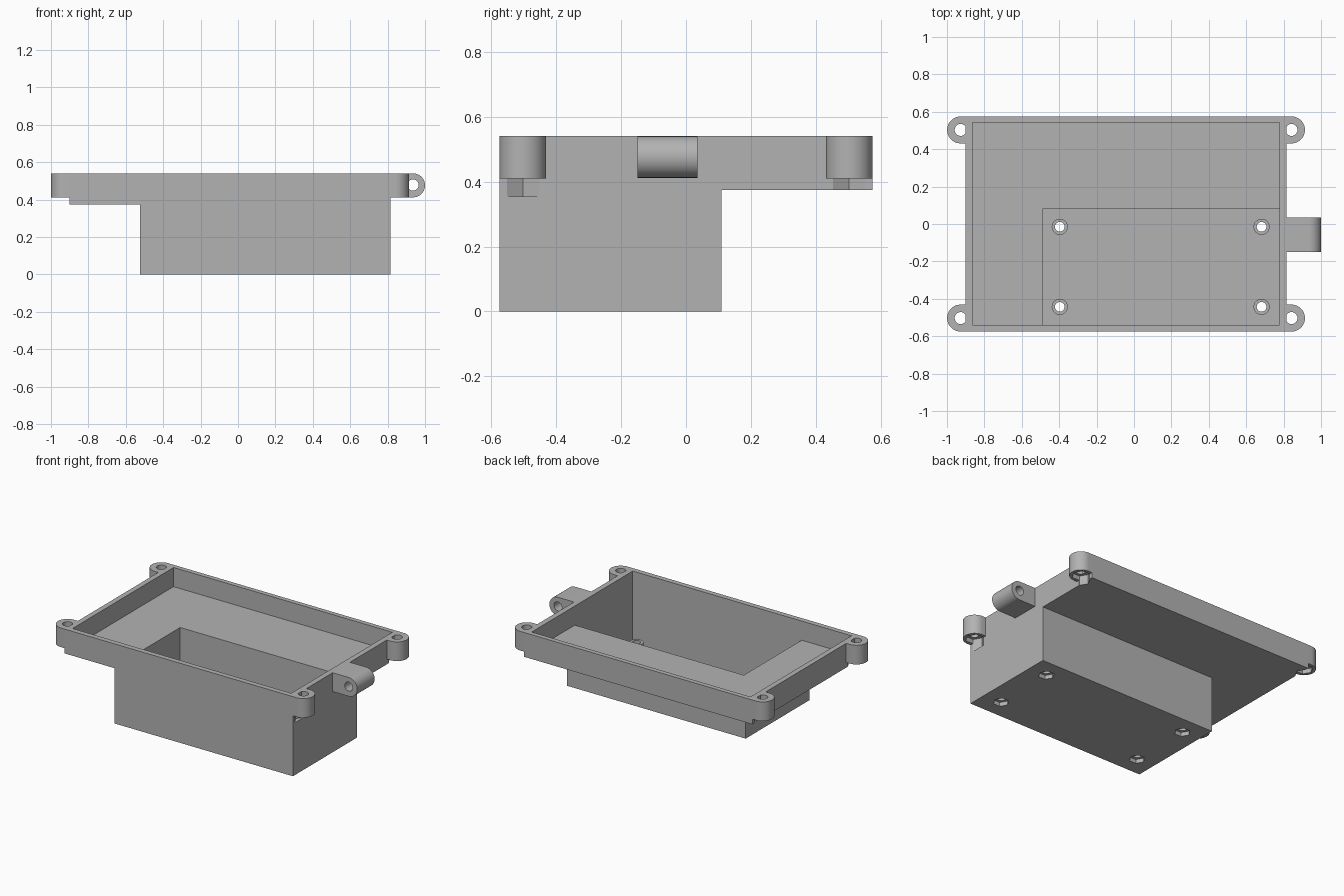
import bpy, bmesh, math
from mathutils import Matrix, Vector

old = bpy.data.objects.get("Cube")
if old:
    bpy.data.objects.remove(old, do_unlink=True)

grey = bpy.data.materials.new("plain_grey")
grey.use_nodes = True
grey.diffuse_color = (0.45, 0.45, 0.45, 1)
grey.node_tree.nodes["Principled BSDF"].inputs["Base Color"].default_value = (0.45, 0.45, 0.45, 1)


def finish(name, bm):
    bmesh.ops.recalc_face_normals(bm, faces=bm.faces)
    mesh = bpy.data.meshes.new(name)
    bm.to_mesh(mesh)
    bm.free()
    mesh.materials.append(grey)
    ob = bpy.data.objects.new(name, mesh)
    bpy.context.collection.objects.link(ob)
    return ob


def box(name, lo, hi):
    bm = bmesh.new()
    bmesh.ops.create_cube(bm, size=1)
    lo, hi = Vector(lo), Vector(hi)
    for v in bm.verts:
        v.co = (lo + hi) / 2 + v.co * (hi - lo)
    return finish(name, bm)


def rod(name, centre, radius, z0, z1, sides=48):
    # Upright prism whose first corner points along x
    bm = bmesh.new()
    ring = [bm.verts.new((centre[0] + radius * math.cos(a), centre[1] + radius * math.sin(a), z0))
            for a in (math.tau * i / sides for i in range(sides))]
    extrude(bm, ring, z1 - z0)
    return finish(name, bm)


def extrude(bm, ring, height):
    face = bm.faces.new(ring)
    new = bmesh.ops.extrude_face_region(bm, geom=[face])["geom"]
    bmesh.ops.translate(bm, vec=(0, 0, height),
                        verts=[g for g in new if isinstance(g, bmesh.types.BMVert)])


def lug(name, reach, radius, height, matrix):
    # Flat against a wall at local x = 0, with a round outer end
    bm = bmesh.new()
    pts = [(0, -radius)]
    for i in range(33):
        a = math.pi * (i / 32 - 0.5)
        pts.append((reach + radius * math.cos(a), radius * math.sin(a)))
    pts.append((0, radius))
    extrude(bm, [bm.verts.new((x, y, 0)) for x, y in pts], height)
    bm.transform(matrix)
    return finish(name, bm)


def combine(ob, tool, operation="DIFFERENCE"):
    mod = ob.modifiers.new("combine", "BOOLEAN")
    mod.operation, mod.object, mod.solver = operation, tool, "EXACT"
    tool.hide_render = True
    bpy.context.view_layer.update()
    graph = bpy.context.evaluated_depsgraph_get()
    mesh = bpy.data.meshes.new_from_object(ob.evaluated_get(graph))
    ob.modifiers.clear()
    ob.data = mesh
    bpy.data.objects.remove(tool, do_unlink=True)


LEFT, RIGHT, SIDE = 0.815, -0.90, 0.575
RIM, STEP, FLOOR = 0.54, 0.41, 0.035

# Shallow tray with a deep compartment in the front corner
shell = box("enclosure_shell", (RIGHT, -SIDE, 0.375), (LEFT, SIDE, RIM))
combine(shell, box("deep_box", (-0.525, -SIDE, 0), (LEFT, 0.11, 0.45)), "UNION")
combine(shell, box("tray_cavity", (-0.864, -0.54, STEP), (0.778, 0.543, 0.7)))
combine(shell, box("deep_cavity", (-0.49, -0.54, FLOOR), (0.778, 0.08, 0.5)))
parts = [shell]

# Corner screw ears with hexagonal nut pockets that bite into the wall
for wall, out, end in ((LEFT, 1, "left"), (RIGHT, -1, "right")):
    for sy, side in ((-1, "front"), (1, "back")):
        reach, y = 0.027, sy * 0.503
        centre = (wall + out * reach, y)
        place = Matrix.Translation((wall, y, STEP)) @ Matrix.Diagonal((out, 1, 1, 1))
        ear = lug(f"{side}_{end}_screw_ear", reach, 0.072, RIM - STEP, place)
        combine(ear, rod("screw_hole", centre, 0.032, 0.3, 0.7))
        for ob in (ear, shell):
            combine(ob, rod("nut_pocket", centre, 0.057, 0.355, 0.44, 6))
        parts.append(ear)

# Hinge lug on the left wall, bored from front to back
turn = Matrix.Rotation(math.pi / 2, 4, "X")
hinge = lug("hinge_lug", 0.121, 0.064, 0.186, Matrix.Translation((LEFT, 0.036, 0.476)) @ turn)
bore = rod("hinge_bore", (0, 0), 0.03, -0.3, 0.3)
bore.data.transform(Matrix.Translation((0.936, 0, 0.478)) @ turn)
combine(hinge, bore)
parts.append(hinge)

# Standoffs inside the compartment, with nut pockets underneath
for x, end in ((-0.397, "right"), (0.682, "left")):
    for y, side in ((-0.443, "front"), (-0.015, "back")):
        post = rod(f"{side}_{end}_standoff", (x, y), 0.043, FLOOR, 0.12, 32)
        combine(post, rod("post_hole", (x, y), 0.026, -0.1, 0.3, 32))
        combine(shell, rod("post_hole", (x, y), 0.026, -0.1, 0.3, 32))
        combine(shell, rod("nut_pocket", (x, y), 0.05, -0.1, 0.027, 6))
        parts.append(post)

# Smooth the round walls and keep the edges crisp
bpy.ops.object.select_all(action="DESELECT")
for ob in parts:
    ob.select_set(True)
bpy.context.view_layer.objects.active = shell
bpy.ops.object.shade_smooth_by_angle(angle=math.radians(30))
